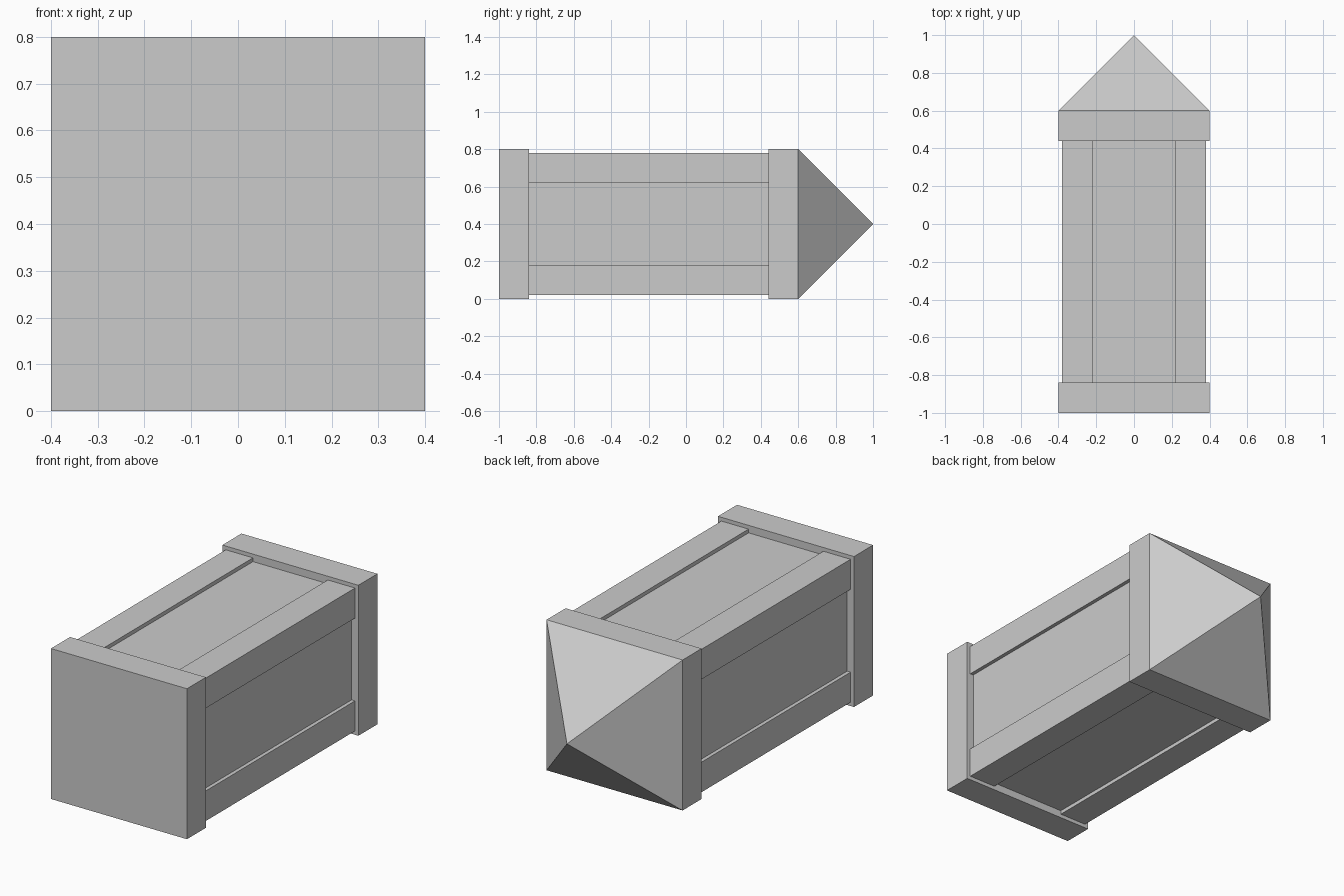
import bpy
import bmesh
from mathutils import Vector

if "Cube" in bpy.data.objects:
    bpy.data.objects.remove(bpy.data.objects["Cube"])

MID_Z = 0.4


def extrude_profile(name, points, y0, y1, cap_front=True, cap_back=True, apex_y=None):
    """Sweep an (x, z) outline along y; optionally close the back to a point."""
    bm = bmesh.new()
    front, back = [[bm.verts.new(Vector((x, y, z + MID_Z))) for x, z in points]
                   for y in (y0, y1)]
    n = len(points)
    tip = bm.verts.new((0, apex_y, MID_Z)) if apex_y is not None else None
    for i in range(n):
        j = (i + 1) % n
        bm.faces.new((front[i], front[j], back[j], back[i]))
        if tip:
            bm.faces.new((back[i], back[j], tip))
    if cap_front:
        bm.faces.new(front)
    if cap_back and not tip:
        bm.faces.new(back)
    bmesh.ops.recalc_face_normals(bm, faces=bm.faces)
    mesh = bpy.data.meshes.new(name)
    bm.to_mesh(mesh)
    bm.free()
    obj = bpy.data.objects.new(name, mesh)
    bpy.context.collection.objects.link(obj)
    return obj


# Square outline of the end blocks
c = 0.4
square = [(-c, -c), (c, -c), (c, c), (-c, c)]

# Shaft outline: one side with its recessed panel, turned four times
r, p, d = 0.38, 0.22, 0.36
side = [(-r, -r), (-p, -r), (-p, -d), (p, -d), (p, -r)]
shaft = []
for _ in range(4):
    shaft += side
    side = [(-z, x) for x, z in side]

extrude_profile("base_block", square, -1.0, -0.84)
extrude_profile("panelled_shaft", shaft, -0.84, 0.44)
extrude_profile("pointed_cap", square, 0.44, 0.6, apex_y=1.0)
